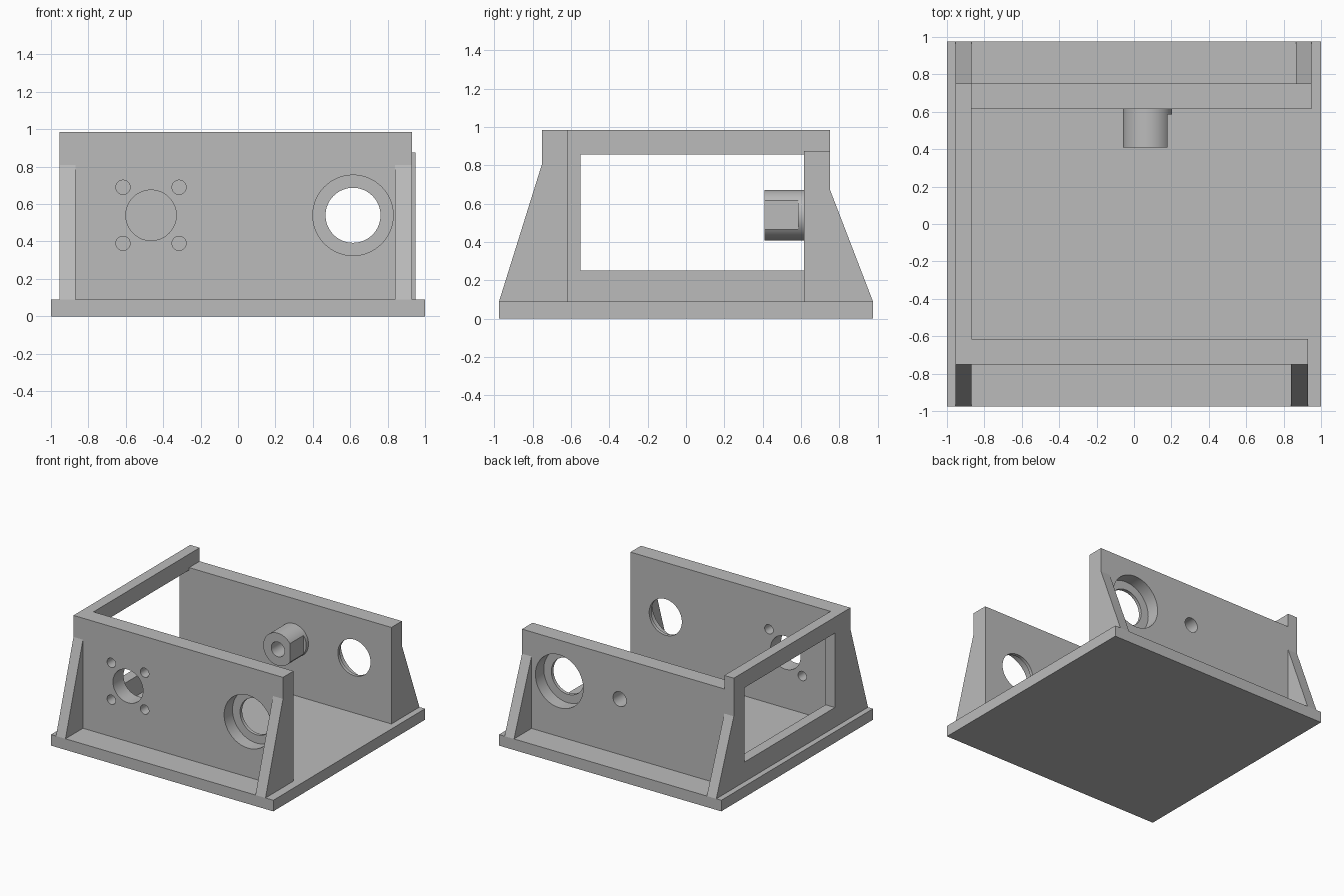
import bpy
import bmesh
from math import radians
from mathutils import Matrix

default = bpy.data.objects.get("Cube")
if default:
    bpy.data.objects.remove(default, do_unlink=True)

grey = bpy.data.materials.new("light grey")
grey.use_nodes = True
color = (0.5, 0.5, 0.5, 1)
grey.diffuse_color = color
grey.node_tree.nodes["Principled BSDF"].inputs["Base Color"].default_value = color


def finish(name, bm):
    bmesh.ops.recalc_face_normals(bm, faces=bm.faces)
    mesh = bpy.data.meshes.new(name)
    bm.to_mesh(mesh)
    bm.free()
    mesh.materials.append(grey)
    obj = bpy.data.objects.new(name, mesh)
    bpy.context.collection.objects.link(obj)
    return obj


def box(name, x, y, z):
    """Box from (min, max) ranges."""
    bm = bmesh.new()
    size = [b - a for a, b in (x, y, z)]
    centre = [(a + b) / 2 for a, b in (x, y, z)]
    bmesh.ops.create_cube(bm, size=1, matrix=Matrix.Translation(centre) @ Matrix.Diagonal((*size, 1)))
    return finish(name, bm)


def rod(name, x, z, radius, y, sides=64):
    """Cylinder lying along y."""
    bm = bmesh.new()
    place = Matrix.Translation((x, sum(y) / 2, z)) @ Matrix.Rotation(radians(90), 4, "X")
    bmesh.ops.create_cone(bm, cap_ends=True, segments=sides, radius1=radius, radius2=radius,
                          depth=y[1] - y[0], matrix=place)
    return finish(name, bm)


def gusset(name, x, profile):
    """Triangular brace: (y, z) profile extruded along x."""
    bm = bmesh.new()
    face = bm.faces.new([bm.verts.new((x[0], y, z)) for y, z in profile])
    new = bmesh.ops.extrude_face_region(bm, geom=[face])["geom"]
    verts = [v for v in new if isinstance(v, bmesh.types.BMVert)]
    bmesh.ops.translate(bm, verts=verts, vec=(x[1] - x[0], 0, 0))
    return finish(name, bm)


def cut(obj, cutters):
    """Subtract the cutters for good, then remove them."""
    for cutter in cutters:
        cutter.hide_render = True
        mod = obj.modifiers.new("cut", "BOOLEAN")
        mod.operation = "DIFFERENCE"
        mod.solver = "EXACT"
        mod.object = cutter
    graph = bpy.context.evaluated_depsgraph_get()
    mesh = bpy.data.meshes.new_from_object(obj.evaluated_get(graph))
    obj.modifiers.clear()
    obj.data = mesh
    for cutter in cutters:
        bpy.data.objects.remove(cutter, do_unlink=True)
    smooth(obj)


def smooth(obj):
    bpy.ops.object.select_all(action="DESELECT")
    obj.select_set(True)
    bpy.context.view_layer.objects.active = obj
    bpy.ops.object.shade_smooth_by_angle(angle=radians(30))


BASE, TOP, BACK_TOP = 0.09, 0.985, 0.875
LEFT, LEFT_IN = -0.955, -0.87
FRONT, FRONT_IN = -0.75, -0.615
BACK_IN, BACK = 0.615, 0.75
EDGE = 0.975
AXIS = 0.54
BEARING_X, BOSS_X = 0.615, 0.072

# Base plate
box("base_plate", (-1, 1), (-EDGE, EDGE), (0, BASE))

# Front wall with motor mount holes and a counterbored bearing seat
front_wall = box("front_wall", (LEFT, 0.93), (FRONT, FRONT_IN), (BASE, TOP))
through = (FRONT - 0.1, FRONT_IN + 0.1)
holes = [rod("shaft_hole", -0.465, AXIS, 0.135, through),
         rod("bearing_hole", BEARING_X, AXIS, 0.147, through),
         rod("bearing_seat", BEARING_X, AXIS, 0.215, (FRONT - 0.1, FRONT + 0.108))]
for dx in (-0.15, 0.15):
    for dz in (-0.15, 0.15):
        holes.append(rod("bolt_hole", -0.465 + dx, AXIS + dz, 0.038, through, 32))
cut(front_wall, holes)

# Back wall with matching bearing seat and boss bore
back_wall = box("back_wall", (LEFT_IN, 0.95), (BACK_IN, BACK), (BASE, BACK_TOP))
through = (BACK_IN - 0.1, BACK + 0.1)
cut(back_wall, [rod("bearing_hole", BEARING_X, AXIS, 0.147, through),
                rod("bearing_seat", BEARING_X, AXIS, 0.215, (BACK - 0.108, BACK + 0.1)),
                rod("boss_bore", BOSS_X, AXIS, 0.06, through, 32)])

# Boss with a flat on one side
boss = rod("boss", BOSS_X, AXIS, 0.132, (0.41, BACK_IN))
cut(boss, [rod("boss_bore", BOSS_X, AXIS, 0.06, (0.3, 0.7), 32),
           box("boss_flat", (0.18, 0.3), (0.3, 0.585), (0.3, 0.8))])

# Side wall with a window
side_wall = box("side_wall", (LEFT, LEFT_IN), (FRONT_IN, BACK), (BASE, TOP))
cut(side_wall, [box("window", (-1.1, -0.7), (-0.55, BACK_IN), (0.25, 0.855))])
# Gussets at the wall ends
front_profile = [(FRONT, BASE), (FRONT, 0.81), (-EDGE, BASE)]
back_profile = [(BACK, BASE), (BACK, 0.675), (EDGE, BASE)]
gusset("front_gusset_right", (LEFT, LEFT_IN), front_profile)
gusset("front_gusset_left", (0.84, 0.93), front_profile)
gusset("back_gusset_right", (LEFT, LEFT_IN), back_profile)
gusset("back_gusset_left", (0.865, 0.95), back_profile)
